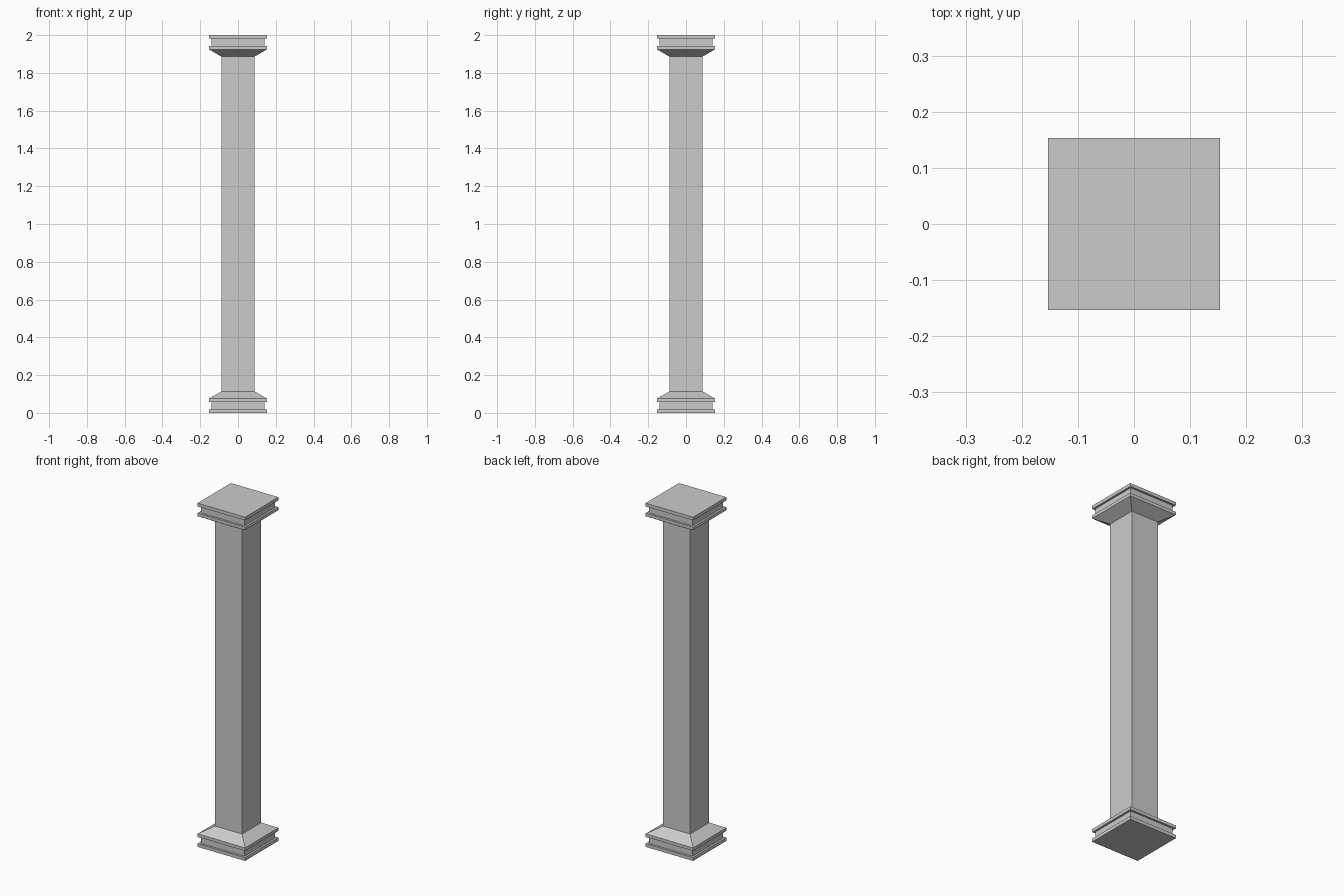
import bpy, bmesh

if "Cube" in bpy.data.objects:
    bpy.data.objects.remove(bpy.data.objects["Cube"])

def square_loft(name, profile):
    """Stack square rings given as (half width, height) and cap both ends."""
    bm = bmesh.new()
    rings = [[bm.verts.new((sx * h, sy * h, z))
              for sx, sy in ((-1, -1), (1, -1), (1, 1), (-1, 1))]
             for h, z in profile]
    for a, b in zip(rings, rings[1:]):
        for i in range(4):
            j = (i + 1) % 4
            bm.faces.new((a[i], a[j], b[j], b[i]))
    bm.faces.new(rings[0][::-1])
    bm.faces.new(rings[-1])
    bmesh.ops.recalc_face_normals(bm, faces=bm.faces)
    mesh = bpy.data.meshes.new(name)
    bm.to_mesh(mesh)
    bm.free()
    obj = bpy.data.objects.new(name, mesh)
    bpy.context.collection.objects.link(obj)
    return obj

HEIGHT = 2.0
SHAFT = 0.0875

# Moulding: slab, recessed band, slab, slope into the shaft
moulding = [(0.153, 0.0), (0.153, 0.019), (0.141, 0.019), (0.141, 0.058),
            (0.153, 0.058), (0.153, 0.076), (SHAFT, 0.114)]

# One continuous column: base, shaft, and the mirrored capital
capital = [(h, HEIGHT - z) for h, z in reversed(moulding)]
square_loft("square_column", moulding + capital)
